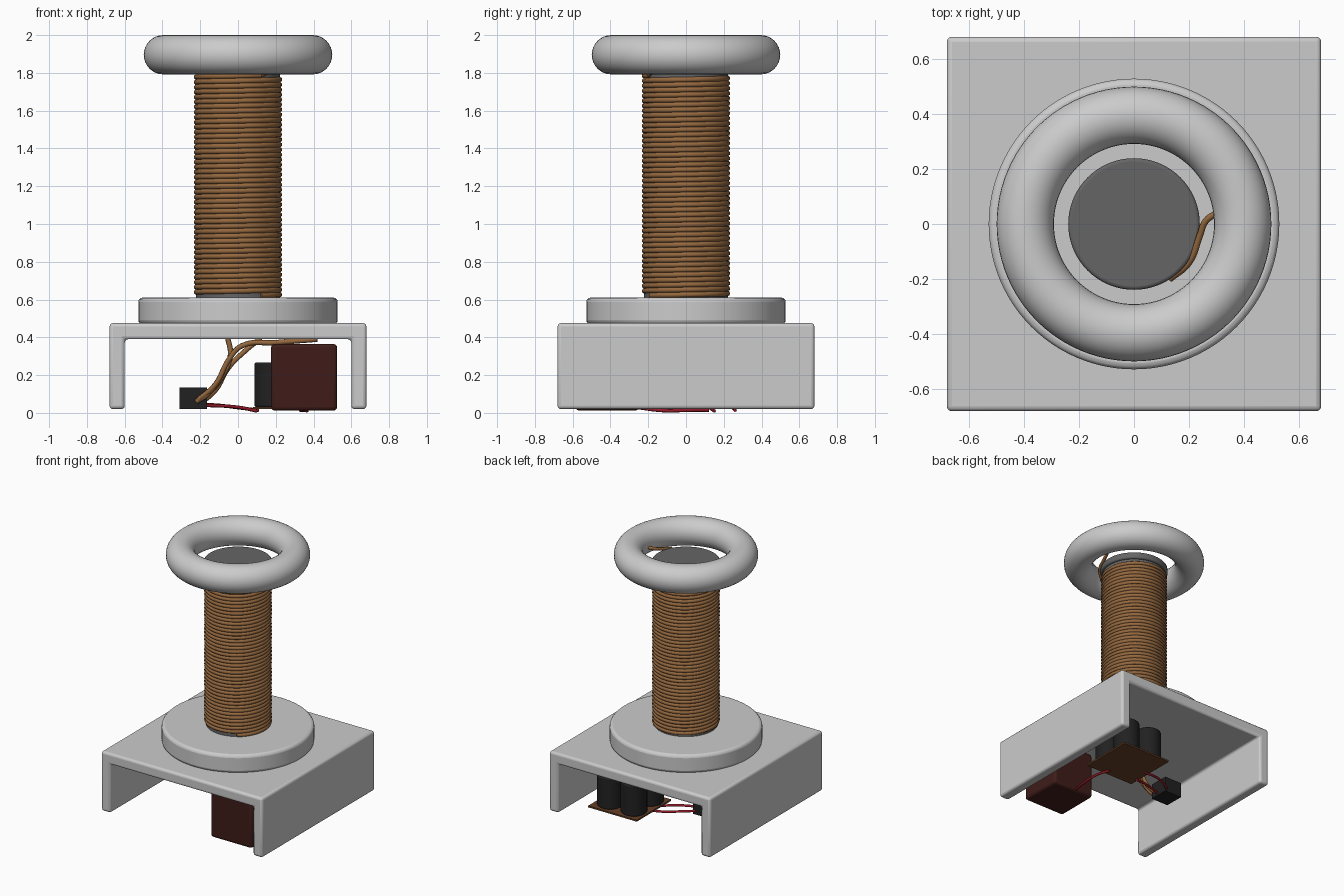
import bpy, bmesh, math
from mathutils import Vector

if "Cube" in bpy.data.objects:
    bpy.data.objects.remove(bpy.data.objects["Cube"])


def material(name, rgb):
    m = bpy.data.materials.new(name)
    m.diffuse_color = (*rgb, 1)
    m.use_nodes = True
    m.node_tree.nodes["Principled BSDF"].inputs["Base Color"].default_value = m.diffuse_color
    return m


COPPER = material("copper", (0.30, 0.14, 0.05))
BLACK = material("black", (0.015, 0.015, 0.015))
DARK_RED = material("dark_red", (0.05, 0.012, 0.01))
RED = material("red", (0.30, 0.01, 0.02))
BOARD = material("board_brown", (0.13, 0.05, 0.02))
DARK_GREY = material("dark_grey", (0.13, 0.13, 0.13))


def finish(ob, name, mat=None, bevel=0, segments=3):
    ob.name = name
    if mat:
        ob.data.materials.append(mat)
    if bevel:
        b = ob.modifiers.new("Bevel", "BEVEL")
        b.width, b.segments, b.limit_method = bevel, segments, "ANGLE"
    bpy.ops.object.select_all(action="DESELECT")
    ob.select_set(True)
    bpy.context.view_layer.objects.active = ob
    bpy.ops.object.shade_smooth_by_angle(angle=math.radians(35))
    return ob


def box(name, lo, hi, mat=None, bevel=0):
    lo, hi = Vector(lo), Vector(hi)
    bpy.ops.mesh.primitive_cube_add(size=1, location=(lo + hi) / 2)
    ob = bpy.context.object
    for v in ob.data.vertices:
        v.co *= hi - lo
    return finish(ob, name, mat, bevel)


def cylinder(name, r, z0, z1, x=0, y=0, mat=None, bevel=0, sides=64):
    bpy.ops.mesh.primitive_cylinder_add(vertices=sides, radius=r, depth=z1 - z0,
                                        location=(x, y, (z0 + z1) / 2))
    return finish(bpy.context.object, name, mat, bevel)


def wire(name, points, r, mat, smooth=True):
    cu = bpy.data.curves.new(name, "CURVE")
    cu.dimensions = "3D"
    cu.bevel_depth, cu.bevel_resolution, cu.use_fill_caps = r, 2, True
    if smooth:
        cu.resolution_u = 6
        sp = cu.splines.new("BEZIER")
        sp.bezier_points.add(len(points) - 1)
        for bp, p in zip(sp.bezier_points, points):
            bp.co = p
            bp.handle_left_type = bp.handle_right_type = "AUTO"
    else:
        sp = cu.splines.new("POLY")
        sp.points.add(len(points) - 1)
        for q, p in zip(sp.points, points):
            q.co = (*p, 1)
        sp.use_smooth = True
    cu.materials.append(mat)
    ob = bpy.data.objects.new(name, cu)
    bpy.context.collection.objects.link(ob)
    return ob


# Bridge-shaped base, open at front and back
profile = [(-.68, .02), (-.6, .02), (-.6, .39), (.6, .39),
           (.6, .02), (.68, .02), (.68, .475), (-.68, .475)]
bm = bmesh.new()
face = bm.faces.new([bm.verts.new((x, -.68, z)) for x, z in profile])
ext = bmesh.ops.extrude_face_region(bm, geom=[face])
bmesh.ops.translate(bm, vec=(0, 1.36, 0),
                    verts=[g for g in ext["geom"] if isinstance(g, bmesh.types.BMVert)])
bmesh.ops.recalc_face_normals(bm, faces=bm.faces)
me = bpy.data.meshes.new("base")
bm.to_mesh(me)
bm.free()
base = bpy.data.objects.new("base", me)
bpy.context.collection.objects.link(base)
finish(base, "base", bevel=.018)

# Disc, core, cap and top ring
cylinder("primary_disc", .528, .47, .61, bevel=.022, sides=96)
cylinder("coil_core", .222, .6, 1.81, mat=DARK_GREY)
cylinder("core_cap", .239, 1.8, 1.85, mat=DARK_GREY, bevel=.012)
bpy.ops.mesh.primitive_torus_add(major_radius=.395, minor_radius=.104, major_segments=96,
                                 minor_segments=32, location=(0, 0, 1.896))
finish(bpy.context.object, "top_ring")

# Secondary winding and its lead up to the ring
turns, steps = 44, 40
helix = []
for i in range(turns * steps + 1):
    a = 2 * math.pi * i / steps - 1
    helix.append((.22 * math.cos(a), .22 * math.sin(a), .622 + 1.165 * i / (turns * steps)))
wire("coil_winding", helix, .0145, COPPER, smooth=False)
wire("ring_lead", [(.13, -.2, 1.79), (.2, -.14, 1.83), (.24, -.04, 1.86),
                   (.26, .01, 1.875), (.31, .045, 1.89)], .012, COPPER)

# Power pack, circuit board with four capacitors, switch
box("power_pack", (.175, -.585, .012), (.525, -.25, .365), DARK_RED, .02)
box("circuit_board", (.08, .065, .02), (.49, .48, .032), BOARD)
for i, (x, y) in enumerate([(.18, .17), (.38, .17), (.18, .37), (.38, .37)]):
    cylinder(f"capacitor_{i + 1}", .092, .03, .268, x, y, BLACK, .01, 32)
box("switch", (-.31, 0, .02), (-.165, .15, .135), BLACK)

# Red supply wires under the base
wire("pack_wire", [(.32, -.27, .03), (.36, -.12, .012), (.36, .02, .014), (.33, .12, .014)], .009, RED)
wire("switch_wire_1", [(.11, .26, .014), (.02, .25, .025), (-.1, .2, .04), (-.2, .13, .045)], .009, RED)
wire("switch_wire_2", [(.1, .15, .01), (.0, .12, .03), (-.17, .06, .04)], .009, RED)

# Copper leads from the switch to the disc
wire("lead_1", [(-.22, -.01, .06), (-.16, -.03, .1), (-.07, -.02, .22),
                (-.04, 0, .31), (-.055, 0, .4)], .014, COPPER)
wire("lead_2", [(-.2, .03, .05), (-.12, .0, .12), (-.05, 0, .24),
                (.04, 0, .33), (.12, .02, .395)], .014, COPPER)
wire("lead_3", [(-.21, -.02, .07), (-.12, -.05, .15), (-.05, -.06, .28),
                (.02, -.08, .355), (.2, -.12, .372), (.42, -.15, .39)], .014, COPPER)
